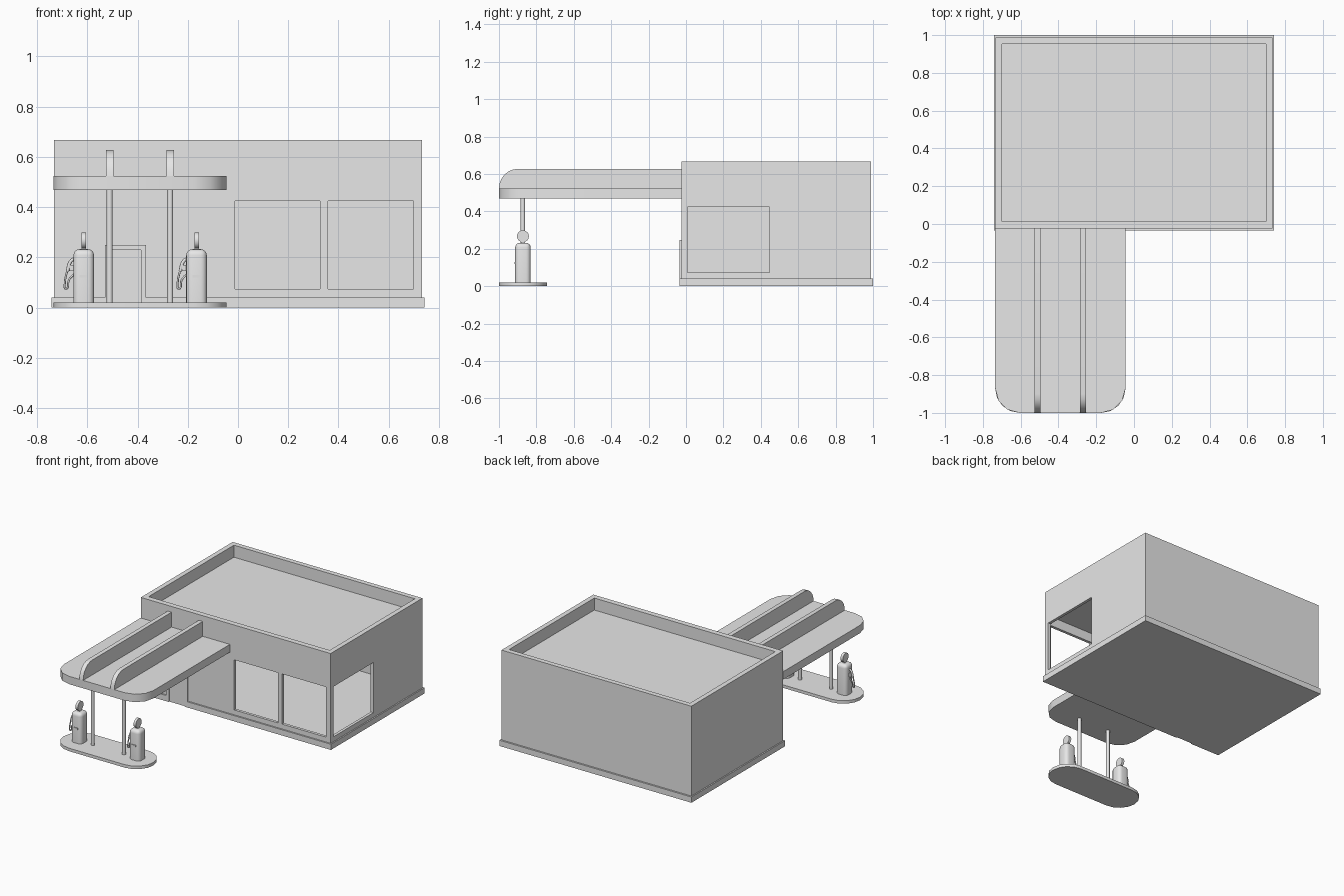
import bpy, bmesh, math
from mathutils import Vector

if "Cube" in bpy.data.objects:
    bpy.data.objects.remove(bpy.data.objects["Cube"], do_unlink=True)

grey = bpy.data.materials.new("plain_grey")
grey.use_nodes = True
grey.diffuse_color = (0.8, 0.8, 0.8, 1)
grey.node_tree.nodes["Principled BSDF"].inputs["Base Color"].default_value = (0.8, 0.8, 0.8, 1)


def finish(name, bm, smooth=False):
    bmesh.ops.recalc_face_normals(bm, faces=bm.faces)
    mesh = bpy.data.meshes.new(name)
    bm.to_mesh(mesh)
    bm.free()
    mesh.materials.append(grey)
    ob = bpy.data.objects.new(name, mesh)
    bpy.context.collection.objects.link(ob)
    if smooth:
        select(ob)
        bpy.ops.object.shade_smooth_by_angle(angle=math.radians(40))
    return ob


def select(ob):
    bpy.ops.object.select_all(action='DESELECT')
    ob.select_set(True)
    bpy.context.view_layer.objects.active = ob


def box(name, x, y, z, bevel=0):
    bm = bmesh.new()
    bmesh.ops.create_cube(bm, size=1)
    for v in bm.verts:
        v.co = [lo + (hi - lo) * (c + 0.5) for c, (lo, hi) in zip(v.co, (x, y, z))]
    if bevel:
        edges = [e for e in bm.edges if max(v.co.z for v in e.verts) > z[0] + 0.001]
        bmesh.ops.bevel(bm, geom=edges, offset=bevel, segments=4, profile=0.5, affect='EDGES')
    return finish(name, bm, bevel > 0)


def prism(name, points, offset, smooth=False):
    """Extrude a closed outline by an offset vector."""
    bm = bmesh.new()
    face = bm.faces.new([bm.verts.new(p) for p in points])
    new = bmesh.ops.extrude_face_region(bm, geom=[face])["geom"]
    bmesh.ops.translate(bm, vec=offset, verts=[g for g in new if isinstance(g, bmesh.types.BMVert)])
    return finish(name, bm, smooth)


def arc(cx, cy, rx, ry, start, end, steps):
    angles = [math.radians(start + (end - start) * i / steps) for i in range(steps + 1)]
    return [(cx + rx * math.cos(a), cy + ry * math.sin(a)) for a in angles]


def cylinder(name, centre, radius, depth, axis='Z', sides=16):
    bm = bmesh.new()
    bmesh.ops.create_cone(bm, cap_ends=True, segments=sides, radius1=radius, radius2=radius, depth=depth)
    turn = Vector((0, 0, 1)).rotation_difference(Vector((axis == 'X', 0, axis == 'Z')))
    for v in bm.verts:
        v.co = turn @ v.co + Vector(centre)
    return finish(name, bm, True)


def tube(name, points, radius):
    curve = bpy.data.curves.new(name, 'CURVE')
    curve.dimensions = '3D'
    curve.bevel_depth = radius
    curve.bevel_resolution = 2
    curve.resolution_u = 6
    curve.use_fill_caps = True
    spline = curve.splines.new('BEZIER')
    spline.bezier_points.add(len(points) - 1)
    for bp, p in zip(spline.bezier_points, points):
        bp.co = p
        bp.handle_left_type = bp.handle_right_type = 'AUTO'
    curve.materials.append(grey)
    ob = bpy.data.objects.new(name, curve)
    bpy.context.collection.objects.link(ob)


def cut(target, *ranges):
    cutter = box("cutter", *ranges)
    cutter.hide_render = True
    mod = target.modifiers.new("cut", 'BOOLEAN')
    mod.operation = 'DIFFERENCE'
    mod.solver = 'EXACT'
    mod.object = cutter
    select(target)
    bpy.ops.object.modifier_apply(modifier=mod.name)
    bpy.data.objects.remove(cutter, do_unlink=True)


# Plinth with a notch for the doorway
L, R = -0.51, -0.387
prism("plinth", [(-0.742, -0.035, 0), (L, -0.035, 0), (L, -0.024, 0), (R, -0.024, 0), (R, -0.035, 0),
                 (0.742, -0.035, 0), (0.742, 1, 0), (-0.742, 1, 0)], (0, 0, 0.04))

# Hollow building: room, roof recess, window openings
shop = box("shop_walls", (-0.733, 0.733), (-0.025, 0.988), (0.02, 0.667))
cut(shop, (-0.713, 0.713), (-0.005, 0.968), (0.041, 0.49))
cut(shop, (-0.699, 0.699), (0.013, 0.953), (0.583, 0.8))
for x in ((-0.012, 0.327), (0.358, 0.698)):
    cut(shop, x, (-0.1, 0.004), (0.074, 0.424))
cut(shop, (0.705, 0.8), (0.008, 0.446), (0.074, 0.424))

# Door frame
box("door_jamb_right", (-0.53, L), (-0.035, -0.02), (0.04, 0.248))
box("door_jamb_left", (R, -0.367), (-0.035, -0.02), (0.04, 0.248))
box("door_lintel", (L, R), (-0.035, -0.02), (0.23, 0.248))
box("door_panel", (L, R), (-0.028, -0.02), (0, 0.23))

# Canopy slab with rounded front corners
x0, x1, r = -0.735, -0.045, 0.13
outline = [(x1, -0.02), (x0, -0.02)]
outline += arc(x0 + r, -1 + r, r, r, 180, 270, 3) + arc(x1 - r, -1 + r, r, r, 270, 360, 3)
prism("canopy", [(x, y, 0.468) for x, y in outline], (0, 0, 0.055), True)

# Roof fins and columns
fin = [(-0.02, 0.52), (-0.02, 0.627)] + arc(-0.9, 0.523, 0.1, 0.104, 90, 180, 6)
for side, x in (("right", -0.511), ("left", -0.27)):
    prism("canopy_fin_" + side, [(x - 0.015, y, z) for y, z in fin], (0.03, 0, 0), True)
    cylinder("canopy_column_" + side, (x, -0.872, 0.245), 0.012, 0.45)

# Pump island with round ends
r = 0.129
outline = arc(x0 + r, -1 + r, r, r, 90, 270, 8) + arc(x1 - r, -1 + r, r, r, -90, 90, 8)
prism("pump_island", [(x, y, 0) for x, y in outline], (0, 0, 0.021), True)

# Fuel pumps
for side, x in (("right", -0.614), ("left", -0.165)):
    y = -0.872
    box("pump_body_" + side, (x - 0.041, x + 0.041), (y - 0.041, y + 0.041), (0.015, 0.232), 0.024)
    cylinder("pump_sign_" + side, (x, y, 0.267), 0.032, 0.018, 'X')
    box("pump_sign_neck_" + side, (x - 0.009, x + 0.009), (y - 0.01, y + 0.01), (0.225, 0.242))
    box("pump_slot_" + side, (x - 0.017, x + 0.017), (y - 0.045, y - 0.04), (0.119, 0.13))
    h = x - 0.041
    tube("pump_nozzle_" + side, [(h + 0.006, y, 0.195), (h - 0.01, y, 0.185), (h - 0.024, y, 0.145)], 0.007)
    tube("pump_hose_" + side, [(h - 0.024, y, 0.15), (h - 0.034, y, 0.10), (h - 0.03, y, 0.075),
                               (h - 0.018, y, 0.11), (h + 0.004, y, 0.135)], 0.004)
    box("pump_holster_" + side, (h - 0.016, h + 0.005), (y - 0.01, y + 0.01), (0.145, 0.17))
